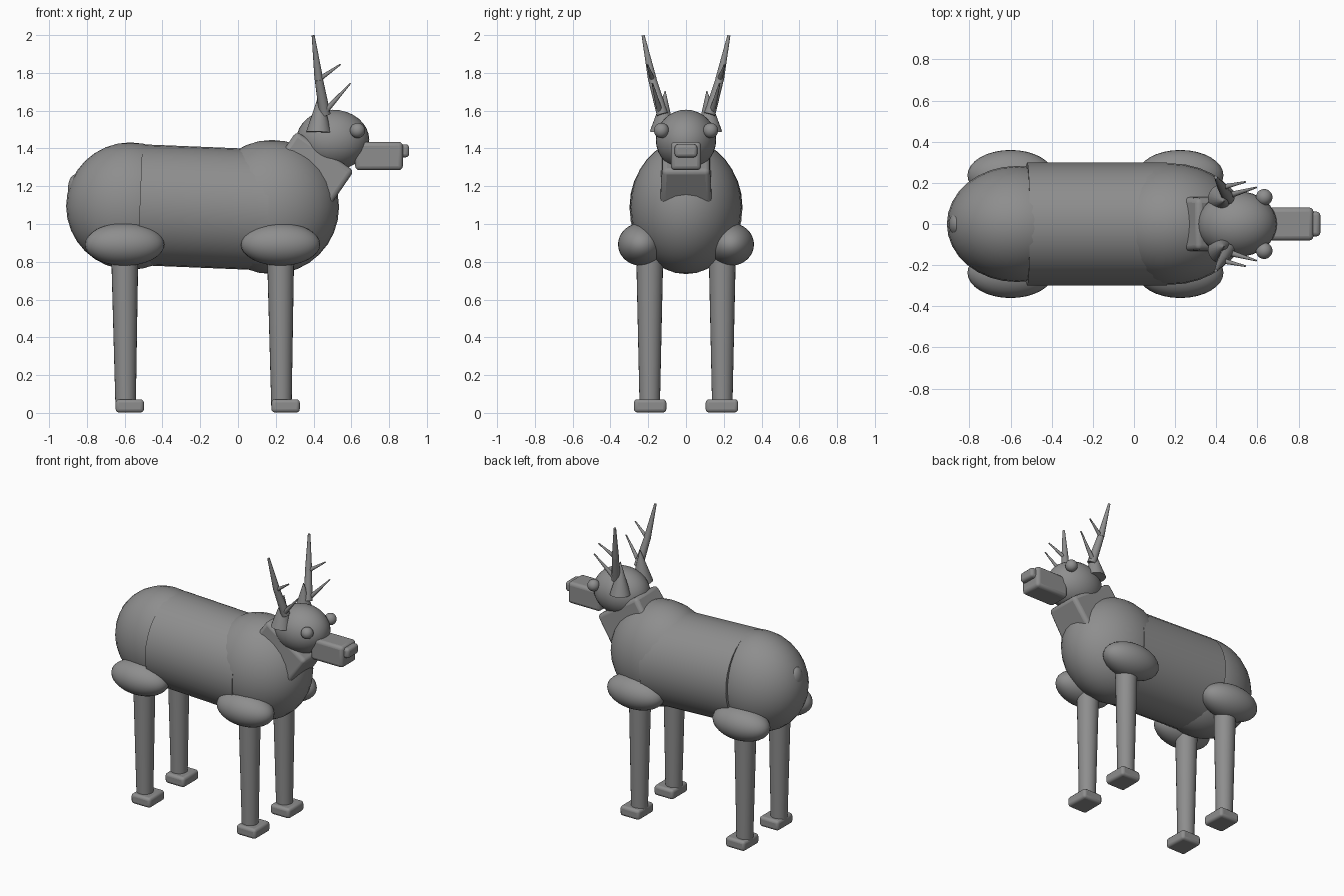
import bpy, math
from mathutils import Vector

if "Cube" in bpy.data.objects:
    bpy.data.objects.remove(bpy.data.objects["Cube"])

grey = bpy.data.materials.new("plain grey")
grey.diffuse_color = (0.27, 0.27, 0.27, 1)
grey.use_nodes = True
grey.node_tree.nodes["Principled BSDF"].inputs["Base Color"].default_value = grey.diffuse_color


def finish(name, smooth=True):
    ob = bpy.context.object
    ob.name = name
    ob.data.materials.append(grey)
    if smooth:
        bpy.ops.object.shade_smooth_by_angle(angle=math.radians(35))
    return ob


def ball(name, loc, radii, tilt=0):
    bpy.ops.mesh.primitive_uv_sphere_add(segments=32, ring_count=16, radius=1, location=loc,
                                         rotation=(0, tilt, 0))
    bpy.context.object.scale = radii
    return finish(name)


def rod(name, a, b, ra, rb, sides=24):
    a, b = Vector(a), Vector(b)
    d = b - a
    bpy.ops.mesh.primitive_cone_add(vertices=sides, radius1=ra, radius2=rb, depth=d.length,
                                    location=(a + b) / 2,
                                    rotation=d.to_track_quat('Z', 'Y').to_euler())
    return finish(name)


def block(name, lo, hi, bevel):
    lo, hi = Vector(lo), Vector(hi)
    bpy.ops.mesh.primitive_cube_add(size=1, location=(lo + hi) / 2)
    ob = bpy.context.object
    for v in ob.data.vertices:
        v.co = Vector([c * s for c, s in zip(v.co, hi - lo)])
    m = ob.modifiers.new("rounding", 'BEVEL')
    m.width, m.segments = bevel, 3
    return finish(name)


# Torso: tilted barrel between rump and chest
barrel = rod("barrel", (-0.52, 0, 1.102), (0.16, 0, 1.074), 1, 1, 32)
barrel.scale = (0.32, 0.298, 1)
if abs((barrel.rotation_euler.to_matrix() @ Vector((1, 0, 0))).y) > 0.5:
    barrel.scale = (0.298, 0.32, 1)
ball("rump", (-0.57, 0, 1.095), (0.34, 0.282, 0.337))
ball("chest", (0.18, 0, 1.09), (0.355, 0.295, 0.355))
ball("tail", (-0.855, 0, 1.19), (0.045, 0.06, 0.075))

# Legs: thigh, shank and hoof at each corner
for s, side in ((-1, "near"), (1, "far")):
    for x, end in ((-0.60, "rear"), (0.225, "front")):
        tag = f"{side}_{end}"
        ball(f"thigh_{tag}", (x, s * 0.237, 0.892), (0.21, 0.123, 0.113))
        rod(f"shank_{tag}", (x, s * 0.192, 0.9), (x + 0.005, s * 0.192, 0.04), 0.073, 0.054)
        block(f"hoof_{tag}", (x - 0.048, s * 0.19 - 0.086, 0.002),
              (x + 0.102, s * 0.19 + 0.086, 0.072), 0.018)

# Neck: leaning block, a little wider at the base
neck = block("neck", (-0.185, -0.13, -0.35), (0.185, 0.13, 0), 0.025)
neck.location, neck.rotation_euler = (0.363, 0, 1.242), (0, math.radians(34.5), 0)
for v in neck.data.vertices:
    v.co.y *= 0.97 if v.co.z > 0 else 1.1

# Head
ball("head", (0.502, 0, 1.445), (0.193, 0.16, 0.16))
block("muzzle", (0.62, -0.08, 1.285), (0.873, 0.08, 1.435), 0.022)
block("nose", (0.82, -0.06, 1.353), (0.906, 0.06, 1.422), 0.018)

for s, side in ((-1, "near"), (1, "far")):
    ball(f"eye_{side}", (0.633, s * 0.13, 1.495), (0.04, 0.04, 0.04))
    rod(f"ear_{side}", (0.427, s * 0.125, 1.485), (0.437, s * 0.11, 1.705), 0.067, 0.002)
    # Antler: two beam sections and two forward tines
    fork = (0.428, s * 0.178, 1.765)
    root = (0.46, s * 0.125, 1.58)
    rod(f"antler_base_{side}", root, fork, 0.03, 0.022, 12)
    rod(f"antler_tip_{side}", fork, (0.398, s * 0.227, 1.998), 0.023, 0.008, 12)
    rod(f"upper_tine_{side}", fork, (0.542, s * 0.205, 1.845), 0.014, 0.004, 12)
    rod(f"lower_tine_{side}", (0.465, s * 0.14, 1.6), (0.595, s * 0.178, 1.745), 0.016, 0.004, 12)
